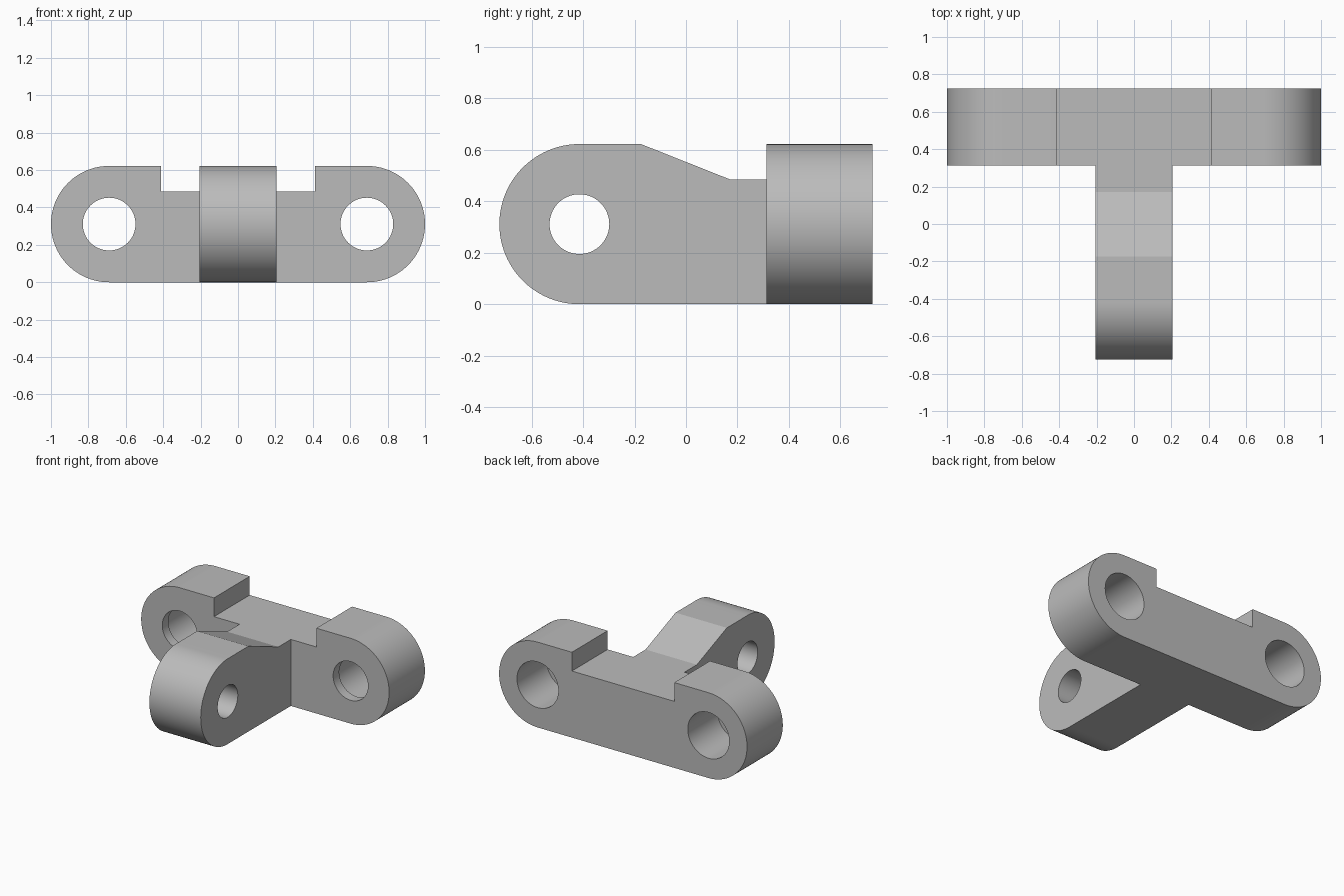
import bpy, bmesh
from math import sin, cos, pi, radians
from mathutils import Vector

cube = bpy.data.objects.get("Cube")
if cube:
    bpy.data.objects.remove(cube, do_unlink=True)

R = 0.311           # end radius, half the height
HALF = 0.207        # half width of the leg
FRONT, BACK = 0.313, 0.725   # bar depth range
STEP = 0.485        # height of the lowered middle

grey = bpy.data.materials.new("plain grey")
grey.use_nodes = True
grey.diffuse_color = (0.5, 0.5, 0.5, 1)
grey.node_tree.nodes["Principled BSDF"].inputs["Base Color"].default_value = (0.5, 0.5, 0.5, 1)


def arc(cx, cz, r, start, end, n):
    """Points on an arc, angles in degrees."""
    angles = [radians(start + (end - start) * i / n) for i in range(n + 1)]
    return [(cx + r * cos(a), cz + r * sin(a)) for a in angles]


def extrude(name, outline, axis, lo, hi):
    """Prism from a 2D outline (horizontal, z) pushed along x or y."""
    place = (lambda h, z, d: (d, h, z)) if axis == "x" else (lambda h, z, d: (h, d, z))
    bm = bmesh.new()
    face = bm.faces.new([bm.verts.new(place(h, z, lo)) for h, z in outline])
    grown = bmesh.ops.extrude_face_region(bm, geom=[face])["geom"]
    bmesh.ops.translate(bm, vec=Vector(place(0, 0, hi - lo)),
                        verts=[v for v in grown if isinstance(v, bmesh.types.BMVert)])
    bmesh.ops.recalc_face_normals(bm, faces=bm.faces)
    mesh = bpy.data.meshes.new(name)
    bm.to_mesh(mesh)
    bm.free()
    mesh.materials.append(grey)
    obj = bpy.data.objects.new(name, mesh)
    bpy.context.collection.objects.link(obj)
    return obj


def combine(target, other, operation):
    """Apply a boolean and discard the helper."""
    mod = target.modifiers.new("cut", "BOOLEAN")
    mod.operation, mod.object, mod.solver = operation, other, "EXACT"
    bpy.context.view_layer.objects.active = target
    bpy.ops.object.modifier_apply(modifier=mod.name)
    bpy.data.objects.remove(other, do_unlink=True)


def bore(target, h, r, axis, lo, hi):
    circle = arc(h, R, r, 0, 360, 64)[:-1]
    combine(target, extrude("bore", circle, axis, lo, hi), "DIFFERENCE")


# Cross bar with rounded ends and a lowered middle
cx = 1 - R
bar_outline = (arc(cx, R, R, -90, 90, 48)
               + [(0.413, 2 * R), (0.413, STEP), (-0.413, STEP), (-0.413, 2 * R)]
               + arc(-cx, R, R, 90, 270, 48))
bracket = extrude("t_bracket", bar_outline, "y", FRONT, BACK)

# Leg with rounded nose and sloping top
leg_outline = (arc(-BACK + R, R, R, 270, 90, 48)
               + [(-0.175, 2 * R), (0.17, STEP), (0.5, STEP), (0.5, 0)])
leg = extrude("leg", leg_outline, "x", -HALF, HALF)
combine(bracket, leg, "UNION")

# Bar holes: wide from the back, narrow lip at the front
for side in (-1, 1):
    bore(bracket, side * cx, 0.141, "y", FRONT - 0.1, BACK + 0.1)
    bore(bracket, side * cx, 0.167, "y", FRONT + 0.07, BACK + 0.1)

# Cross hole through the leg
bore(bracket, -BACK + R, 0.116, "x", -0.4, 0.4)

bpy.ops.object.select_all(action="DESELECT")
bracket.select_set(True)
bpy.context.view_layer.objects.active = bracket
bpy.ops.object.shade_smooth_by_angle(angle=radians(15))
